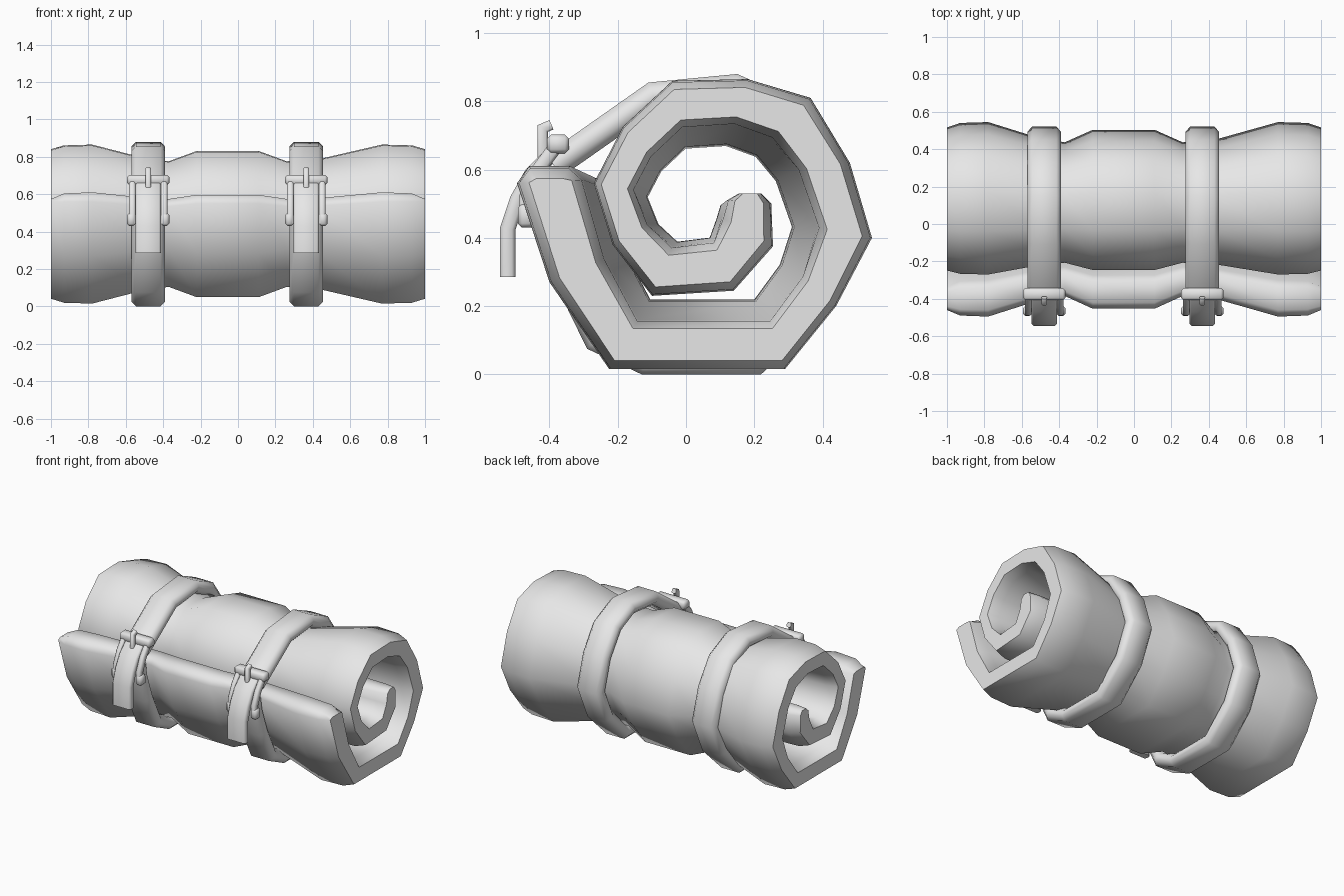
import bpy, bmesh, math
from mathutils import Vector

if "Cube" in bpy.data.objects:
    bpy.data.objects.remove(bpy.data.objects["Cube"], do_unlink=True)

grey = bpy.data.materials.new("plain_grey")
grey.use_nodes = True
grey.diffuse_color = (0.8, 0.8, 0.8, 1)
grey.node_tree.nodes["Principled BSDF"].inputs["Base Color"].default_value = grey.diffuse_color


def finish(name, bm, angle=55):
    """Turn a bmesh into a smooth-shaded grey object."""
    bmesh.ops.recalc_face_normals(bm, faces=bm.faces)
    mesh = bpy.data.meshes.new(name)
    bm.to_mesh(mesh)
    bm.free()
    mesh.materials.append(grey)
    obj = bpy.data.objects.new(name, mesh)
    bpy.context.collection.objects.link(obj)
    bpy.ops.object.select_all(action='DESELECT')
    obj.select_set(True)
    bpy.context.view_layer.objects.active = obj
    bpy.ops.object.shade_smooth_by_angle(angle=math.radians(angle))
    return obj


def skin(bm, rings):
    """Bridge successive closed rings of vertices with quads."""
    for a, b in zip(rings, rings[1:]):
        for i in range(len(a)):
            j = (i + 1) % len(a)
            bm.faces.new((a[i], a[j], b[j], b[i]))


def ribbon(name, path, x, width, thick, chamfer):
    """Chamfered strip whose outer face follows a (y, z) path."""
    bm = bmesh.new()
    pts = [Vector(p) for p in path]
    w, t, c = width / 2, thick, chamfer
    section = [(-w + c, 0), (w - c, 0), (w, -c), (w, c - t),
               (w - c, -t), (c - w, -t), (-w, c - t), (-w, -c)]
    rings = []
    for i, p in enumerate(pts):
        before = (p - pts[i - 1]).normalized() if i else None
        after = (pts[i + 1] - p).normalized() if i < len(pts) - 1 else None
        before, after = before or after, after or before
        tangent = (before + after).normalized()
        normal = Vector((-tangent.y, tangent.x)) / max(tangent.dot(before), 0.5)
        ring = []
        for u, v in section:
            q = p + normal * v
            ring.append(bm.verts.new((x + u, q.x, q.y)))
        rings.append(ring)
    skin(bm, rings)
    bm.faces.new(rings[0])
    bm.faces.new(rings[-1])
    return finish(name, bm, 50)


def block(name, center, size, bevel=0.012):
    """Box with chamfered edges."""
    bm = bmesh.new()
    bmesh.ops.create_cube(bm, size=1)
    for v in bm.verts:
        v.co = Vector(center) + Vector(a * b for a, b in zip(v.co, size))
    bmesh.ops.bevel(bm, geom=bm.edges[:], offset=bevel, segments=1, affect='EDGES')
    return finish(name, bm, 50)


# Rolled mat: spiral section as outer/inner pairs, from the flap to the core
outer = [(-.46, .61), (-.495, .56), (-.40, .27), (-.225, .015), (.29, .015),
         (.44, .20), (.545, .40), (.48, .62), (.365, .81), (.18, .865),
         (-.04, .86), (-.185, .725), (-.27, .56), (-.215, .38), (-.10, .23),
         (.14, .245), (.255, .375), (.25, .50), (.22, .53)]
inner = [(-.34, .61), (-.30, .57), (-.235, .34), (-.14, .16), (.245, .16),
         (.34, .29), (.385, .43), (.325, .60), (.25, .69), (.14, .73),
         (-.01, .72), (-.10, .635), (-.15, .54), (-.11, .44), (-.04, .375),
         (.08, .39), (.105, .46), (.12, .51), (.155, .53)]
# Stations along the roll: x, scale about the roll centre, edge rounding
stations = [(-1, 1, .18), (-.93, 1, .03), (-.78, 1, 0), (-.5, .83, 0), (-.37, .79, 0),
            (-.22, .92, 0), (.11, .92, 0), (.26, .79, 0), (.42, .81, 0),
            (.77, 1, 0), (.93, 1, .03), (1, 1, .18)]
core = Vector((.03, .44))
bm = bmesh.new()
rings = []
for x, scale, rounding in stations:
    tops, bottoms = [], []
    for i, (o, n) in enumerate(zip(outer, inner)):
        o, n = Vector(o), Vector(n)
        o, n = o.lerp(n, rounding), n.lerp(o, rounding)
        if i == 0:
            o.y -= rounding * .2
            n.y -= rounding * .2
        for side, p in ((tops, o), (bottoms, n)):
            q = core + (p - core) * scale
            side.append(bm.verts.new((x, q.x, q.y)))
    rings.append(tops + bottoms[::-1])
skin(bm, rings)
for ring in (rings[0], rings[-1]):
    for i in range(len(outer) - 1):
        bm.faces.new((ring[i], ring[i + 1], ring[-i - 2], ring[-i - 1]))
finish("rolled_mat", bm, 65)

# Straps and buckles
strap_path = [(-.41, .645), (-.345, .69), (-.11, .855), (.15, .88), (.33, .80), (.45, .63),
              (.52, .41), (.42, .19), (.22, 0), (-.13, 0), (-.29, .075),
              (-.39, .28), (-.45, .45), (-.465, .54)]
tail_path = [(-.545, .285), (-.545, .43), (-.515, .52), (-.47, .60), (-.41, .66)]
arm_path = [(-.49, .44), (-.49, .52), (-.45, .61), (-.39, .69)]
prong_path = [(-.435, .63), (-.435, .73), (-.40, .745)]

for label, x in (("right", -.48), ("left", .365)):
    ribbon(label + "_strap", strap_path, x, .18, .08, .025)
    ribbon(label + "_strap_tail", tail_path, x, .135, .045, .01)
    block(label + "_buckle_bar", (x, -.375, .675), (.225, .065, .055))
    for side in (-1, 1):
        ribbon(label + "_buckle_arm", arm_path, x + side * .085, .035, .04, .008)
        block(label + "_buckle_knob", (x + side * .09, -.465, .465), (.045, .055, .07))
    ribbon(label + "_buckle_prong", prong_path, x, .03, .03, .006)
